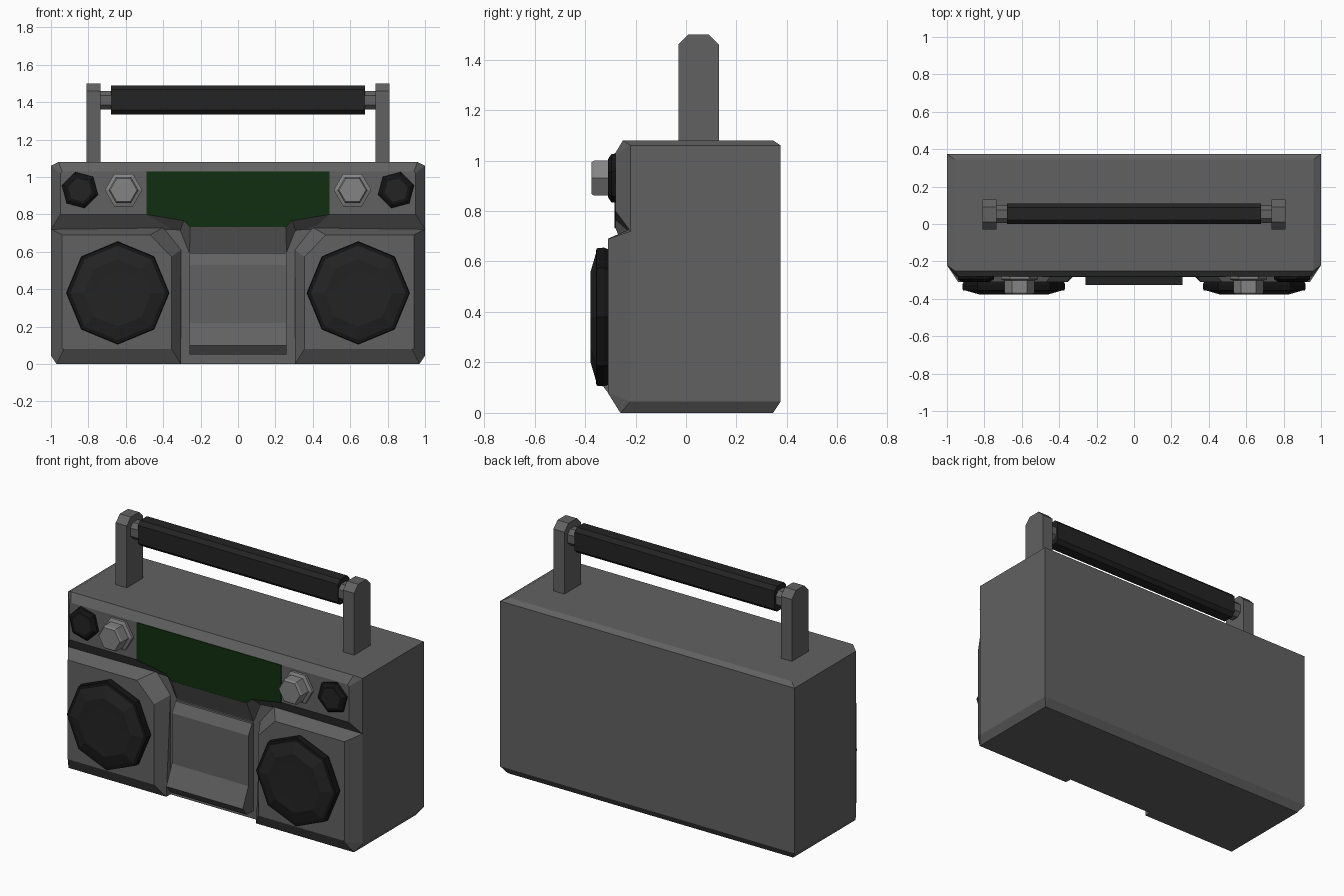
import bpy, bmesh
from math import sin, cos, radians, tau

cube = bpy.data.objects.get("Cube")
if cube:
    bpy.data.objects.remove(cube, do_unlink=True)


def material(name, r, g, b):
    m = bpy.data.materials.new(name)
    m.use_nodes = True
    m.diffuse_color = (r, g, b, 1)
    m.node_tree.nodes["Principled BSDF"].inputs["Base Color"].default_value = (r, g, b, 1)
    return m


GREY = material("case grey", .12, .12, .12)
LIGHT = material("knob grey", .23, .23, .23)
DARK = material("dark rubber", .017, .017, .017)
BLACK = material("rim black", .007, .007, .007)
GREEN = material("display green", .005, .028, .005)


def skin(name, rings, *mats, rule=None):
    """Closed solid through matching rings of 3D points; rule picks a material per band."""
    bm = bmesh.new()
    loops = [[bm.verts.new(p) for p in ring] for ring in rings]
    n = len(loops[0])
    for band, (a, b) in enumerate(zip(loops, loops[1:])):
        for i in range(n):
            j = (i + 1) % n
            f = bm.faces.new((a[i], a[j], b[j], b[i]))
            f.material_index = rule(band) if rule else 0
    bm.faces.new(loops[0])
    cap = bm.faces.new(loops[-1])
    cap.material_index = rule(len(loops)) if rule else 0
    bmesh.ops.recalc_face_normals(bm, faces=bm.faces[:])
    mesh = bpy.data.meshes.new(name)
    bm.to_mesh(mesh)
    bm.free()
    for m in mats:
        mesh.materials.append(m)
    obj = bpy.data.objects.new(name, mesh)
    bpy.context.collection.objects.link(obj)
    return obj


def turned(name, x, z, sides, turn, steps, *mats, rule=None):
    """Faceted round part facing the front, from (y, radius) steps."""
    angles = [radians(turn) + tau * i / sides for i in range(sides)]
    rings = [[(x + r * cos(a), y, z + r * sin(a)) for a in angles] for y, r in steps]
    return skin(name, rings, *mats, rule=rule)


def both(points):
    """Complete a half outline of (x, y, z) by mirroring it across x."""
    return points + [(-x, y, z) for x, y, z in reversed(points)]


def extrude_x(name, x0, x1, outline, mat):
    return skin(name, [[(x, y, z) for y, z in outline] for x in (x0, x1)], mat)


def cut_box(y0, y1, z0, z1, c, bottom=True):
    """Rectangle in y, z with cut corners."""
    low = [(y0, z0 + c), (y0 + c, z0), (y1 - c, z0), (y1, z0 + c)] if bottom else [(y0, z0), (y1, z0)]
    return low + [(y1, z1 - c), (y1 - c, z1), (y0 + c, z1), (y0, z1 - c)]


# Main case
skin("case", [[(-x, -.22, z), (x, -.22, z), (x, y, z), (-x, y, z)] for z, x, y in
              ((0, .97, .345), (.045, 1, .375), (1.06, 1, .375), (1.08, .96, .345))], GREY)

# Sloped control panel above the speakers
skin("control_panel", [
    both([(.96, -.2, 1.08), (1, -.2, 1.06), (1, -.2, .72)]),
    both([(.96, -.25, 1.08), (1, -.22, 1.06), (1, -.22, .72)]),
    both([(.94, -.28, 1.03), (.95, -.28, 1.02), (.95, -.28, .8)])], GREY)

# Display and the housing that tapers down to the tape door
front = [(.49, 1.03), (.49, .8), (.29, .766), (.255, .733)]
back = [(.49, 1.03), (.49, .73), (.31, .71), (.26, .585)]
skin("display_housing", [both([(x, -.215, z) for x, z in back]),
                         both([(x, -.28, z) for x, z in front])], GREY)
skin("display", [both([(x, y, z) for x, z in front]) for y in (-.279, -.284)], GREEN)

# Tape door with its projecting lower lip
extrude_x("tape_door", -.26, .26, [(-.2, .05), (-.285, .05), (-.325, .1), (-.27, .22),
                                   (-.27, .53), (-.235, .59), (-.2, .59)], GREY)

# Parts found on both sides
outer = [(1, .045), (1, .72), (.4, .73), (.305, .61), (.305, 0), (.97, 0)]
inner = [(.94, .08), (.94, .69), (.47, .69), (.355, .573), (.355, .08), (.93, .08)]
for side, s in (("left", 1), ("right", -1)):
    skin(side + "_speaker_box", [
        [(s * x, -.2, z) for x, z in outer],
        [(s * x, -.26 if z == 0 else -.22, z) for x, z in outer],
        [(s * x, -.31, z) for x, z in inner]], GREY)
    turned(side + "_speaker", s * .643, .38, 8, 0,
           [(-.3, .265), (-.325, .275), (-.355, .272), (-.357, .252), (-.378, .18), (-.376, .12)],
           BLACK, DARK, rule=lambda band: int(band > 2))
    turned(side + "_outer_knob", s * .845, .93, 6, 90 - s * 15,
           [(-.27, .1), (-.295, .1), (-.308, .08), (-.309, .065)],
           BLACK, DARK, rule=lambda band: int(band > 2))
    turned(side + "_inner_knob", s * .612, .93, 6, 0,
           [(-.27, .1), (-.295, .1), (-.303, .08), (-.365, .08), (-.375, .072)], LIGHT)
    extrude_x(side + "_handle_post", s * .735, s * .81,
              cut_box(-.03, .13, 1.07, 1.5, .04, bottom=False), GREY)
    extrude_x(side + "_handle_hub", s * .67, s * .74, cut_box(.005, .1, 1.36, 1.46, .025), GREY)

# Carrying grip
extrude_x("handle_grip", -.68, .68, cut_box(0, .11, 1.335, 1.49, .022), DARK)
